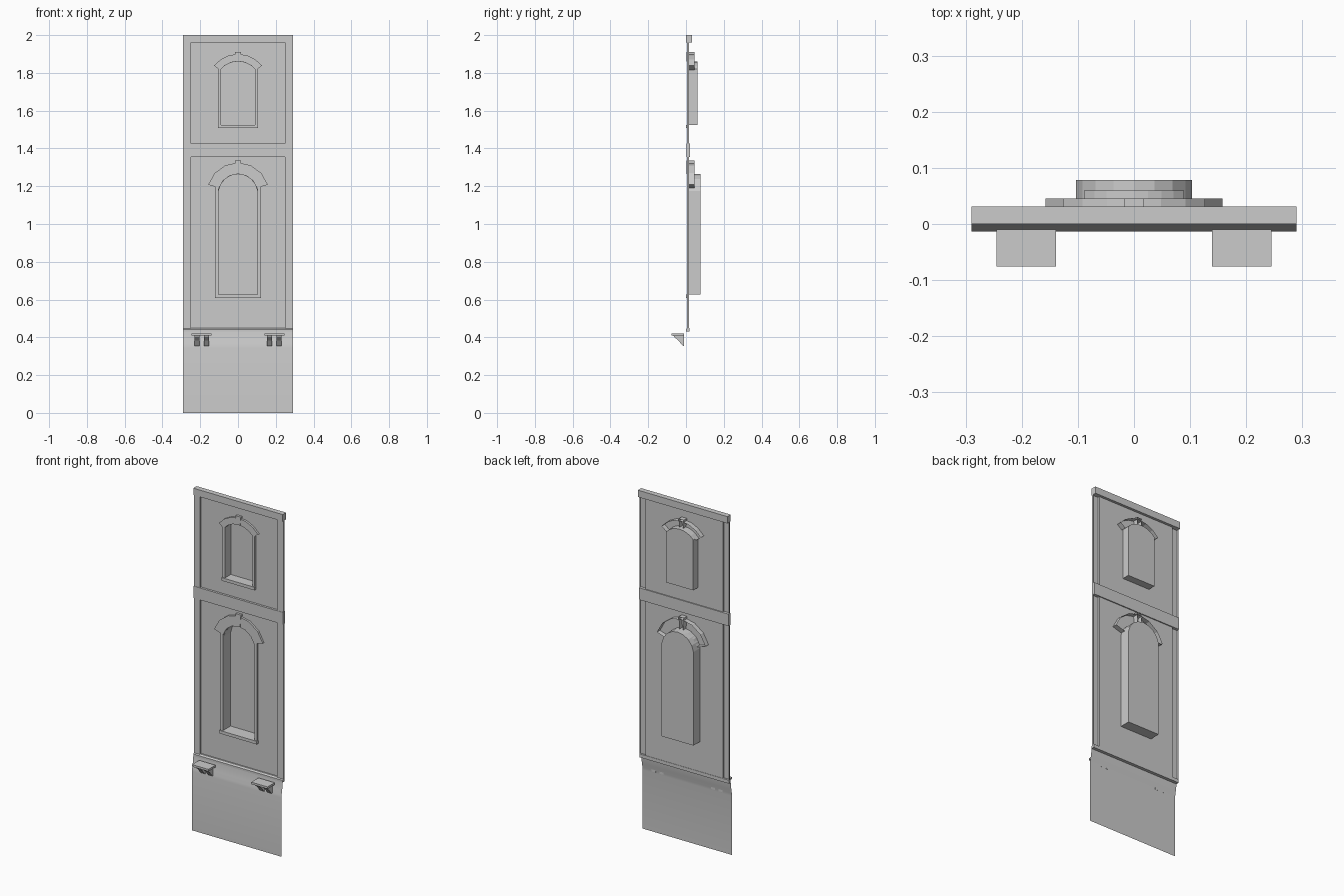
import bpy, bmesh, math

if "Cube" in bpy.data.objects:
    bpy.data.objects.remove(bpy.data.objects["Cube"])

PANEL_Y = 0.016


def finish(name, bm, smooth=False):
    me = bpy.data.meshes.new(name)
    bm.to_mesh(me)
    bm.free()
    ob = bpy.data.objects.new(name, me)
    bpy.context.scene.collection.objects.link(ob)
    if smooth:
        for p in me.polygons:
            p.use_smooth = True
    return ob


def prism(name, outline, y0, y1, front=True, back=False, inward=False):
    """Extrude a front-view outline (x, z), counter-clockwise, from y0 back to y1."""
    bm = bmesh.new()
    a = [bm.verts.new((x, y0, z)) for x, z in outline]
    b = [bm.verts.new((x, y1, z)) for x, z in outline]
    n = len(a)
    for i in range(n):
        j = (i + 1) % n
        quad = [a[i], b[i], b[j], a[j]]
        bm.faces.new(quad[::-1] if inward else quad)
    if front:
        bm.faces.new(a)
    if back:
        bm.faces.new(b if inward else b[::-1])
    return finish(name, bm)


def rect(x0, x1, z0, z1):
    return [(x0, z0), (x1, z0), (x1, z1), (x0, z1)]


def arc(r, cz, ang, n):
    """Arc points from right to left, ang measured from vertical."""
    return [(r * math.sin(ang - 2 * ang * i / n), cz + r * math.cos(ang - 2 * ang * i / n))
            for i in range(n + 1)]


def panel(name, outer, hole):
    """Recessed wall sheet with a window opening."""
    bm = bmesh.new()
    edges = []
    for loop in (outer, hole):
        vs = [bm.verts.new((x, PANEL_Y, z)) for x, z in loop]
        edges += [bm.edges.new((vs[i], vs[(i + 1) % len(vs)])) for i in range(len(vs))]
    bmesh.ops.triangle_fill(bm, edges=edges, use_beauty=True, normal=(0, -1, 0))
    for f in bm.faces:
        f.normal_update()
        if f.normal.y > 0:
            f.normal_flip()
    return finish(name, bm)


def storey(tag, z0, z1, half, jamb, sill_z, cz, ri, ro, ang, key_top, depth):
    # niche outline: straight sides and arched head
    a = math.asin(min(1, half / ri))
    outline = [(-half, sill_z), (half, sill_z)] + arc(ri, cz, a, 8)
    panel(tag + "_panel", rect(-0.25, 0.25, z0, z1), outline)
    prism(tag + "_window_niche", outline, PANEL_Y, depth, front=False, back=True, inward=True)
    # arched hood and keystone
    hood = arc(ro, cz, ang, 6) + arc(ri + 0.001, cz, ang, 6)[::-1]
    prism(tag + "_window_hood", hood, 0.004, 0.045)
    k = 0.017
    prism(tag + "_keystone", [(-k * .7, cz + ri + .001), (k * .7, cz + ri + .001),
                              (k, key_top), (-k, key_top)], 0.002, 0.045)
    # jambs, sill and pilasters
    top = cz + ri * math.cos(ang) + 0.008
    for s, side in ((-1, "left"), (1, "right")):
        xs = sorted((s * half, s * jamb))
        prism(f"{tag}_jamb_{side}", rect(*xs, sill_z, top), 0.006, PANEL_Y)
        xs = sorted((s * 0.25, s * 0.29))
        prism(f"{tag}_pilaster_{side}", rect(*xs, z0, z1), 0.005, PANEL_Y)
    prism(tag + "_sill", rect(-jamb - .003, jamb + .003, sill_z - 0.018, sill_z), 0.0, PANEL_Y)


storey("lower", 0.447, 1.355, 0.103, 0.118, 0.626, 1.16, 0.104, 0.165,
       math.radians(73), 1.337, 0.078)
storey("upper", 1.425, 1.96, 0.089, 0.104, 1.525, 1.739, 0.121, 0.161,
       math.radians(52), 1.911, 0.060)

# horizontal bands
prism("cornice", rect(-0.29, 0.29, 1.96, 2.0), 0.0, 0.031, back=True)
prism("middle_band", rect(-0.29, 0.29, 1.355, 1.425), 0.003, 0.022, back=True)


def sweep_x(name, profile, x0, x1, closed=True, smooth=False):
    """Extrude a side-view profile (y, z) along x."""
    bm = bmesh.new()
    a = [bm.verts.new((x0, y, z)) for y, z in profile]
    b = [bm.verts.new((x1, y, z)) for y, z in profile]
    n = len(a)
    for i in range(n if closed else n - 1):
        j = (i + 1) % n
        bm.faces.new((a[i], a[j], b[j], b[i]))
    if closed:
        bm.faces.new(a[::-1])
        bm.faces.new(b)
        bmesh.ops.recalc_face_normals(bm, faces=bm.faces[:])
    return finish(name, bm, smooth)


# sloped ledge above the skirt
sweep_x("base_ledge", [(0.0, 0.43), (0.018, 0.43), (0.018, 0.45), (0.007, 0.45), (0.0, 0.442)],
        -0.29, 0.29)

# flared skirt sheet
flare = [(0.0, 0.43), (-0.002, 0.41), (-0.006, 0.385), (-0.011, 0.36), (-0.013, 0.345), (-0.013, 0.0)]
sweep_x("base_skirt", flare, -0.29, 0.29, closed=False, smooth=True)

# small shelves on paired corbels
for s, side in ((-1, "left"), (1, "right")):
    cx = s * 0.192
    sweep_x(f"shelf_{side}", [(-0.076, 0.409), (-0.010, 0.409), (-0.010, 0.421), (-0.076, 0.421)],
            cx - 0.053, cx + 0.053)
    for i, off in enumerate((-0.025, 0.025)):
        sweep_x(f"corbel_{side}_{i + 1}",
                [(-0.066, 0.409), (-0.062, 0.401), (-0.040, 0.383), (-0.018, 0.356),
                 (-0.010, 0.352), (-0.010, 0.409)],
                cx + off - 0.013, cx + off + 0.013)
